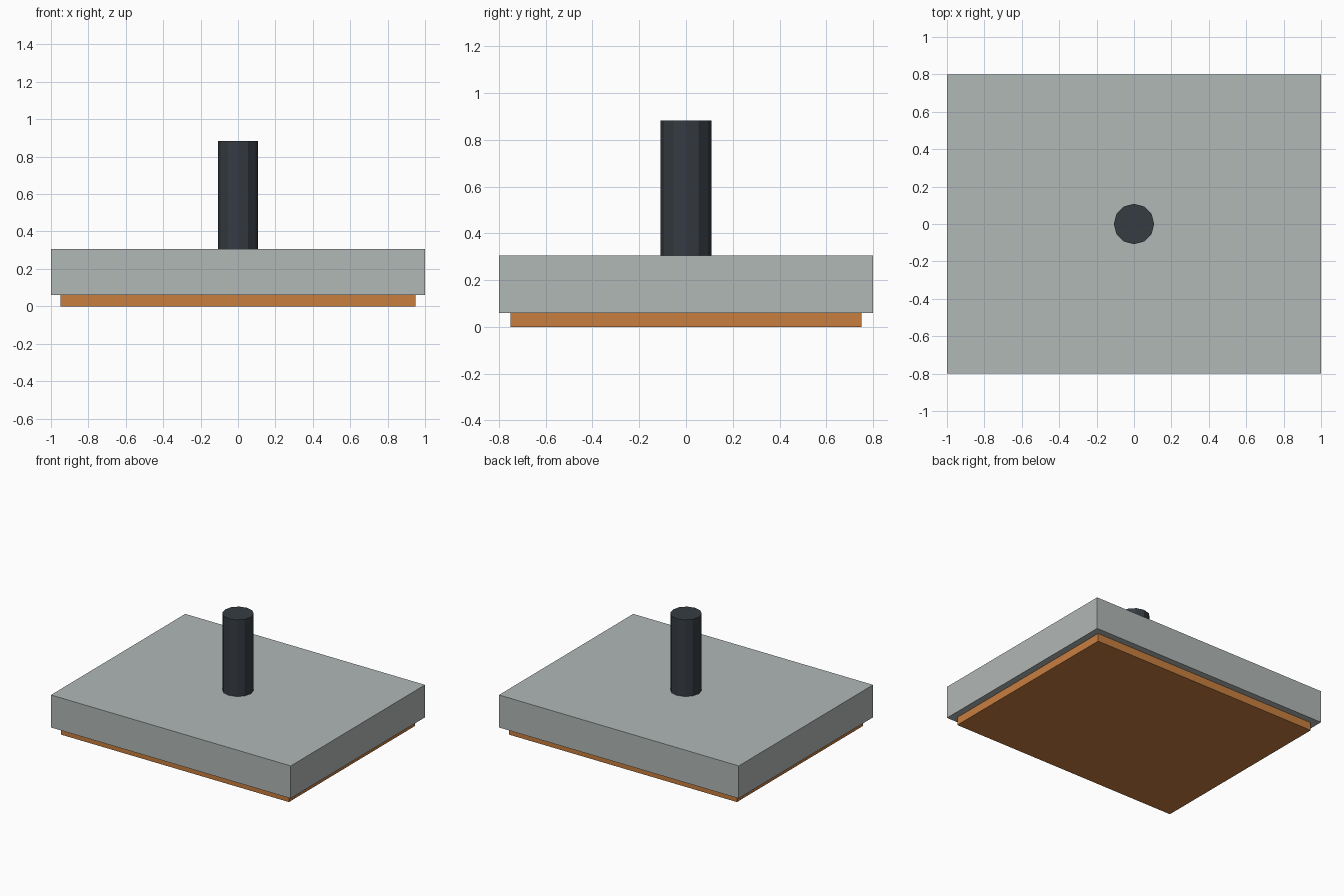
import bpy

if "Cube" in bpy.data.objects:
    bpy.data.objects.remove(bpy.data.objects["Cube"])


def material(name, rgb):
    m = bpy.data.materials.new(name)
    m.diffuse_color = (*rgb, 1)
    m.use_nodes = True
    m.node_tree.nodes["Principled BSDF"].inputs["Base Color"].default_value = m.diffuse_color
    return m


def finish(name, mat):
    ob = bpy.context.object
    ob.name = name
    ob.data.materials.append(mat)
    return ob


def slab(name, width, depth, z0, z1, mat):
    bpy.ops.mesh.primitive_cube_add(size=1, location=(0, 0, (z0 + z1) / 2))
    bpy.context.object.scale = (width, depth, z1 - z0)
    bpy.ops.object.transform_apply(location=False, rotation=False, scale=True)
    return finish(name, mat)


grey = material("light grey", (0.44, 0.48, 0.47))
orange = material("copper orange", (0.58, 0.21, 0.05))
dark = material("dark slate", (0.037, 0.045, 0.055))

# Thin pad under the main plate
slab("base_pad", 1.9, 1.5, 0, 0.06, orange)
# Main plate
slab("plate", 2.0, 1.6, 0.06, 0.305, grey)
# Central post
bpy.ops.mesh.primitive_cylinder_add(vertices=12, radius=0.108, depth=0.58,
                                    location=(0, 0, 0.593))
finish("post", dark)
